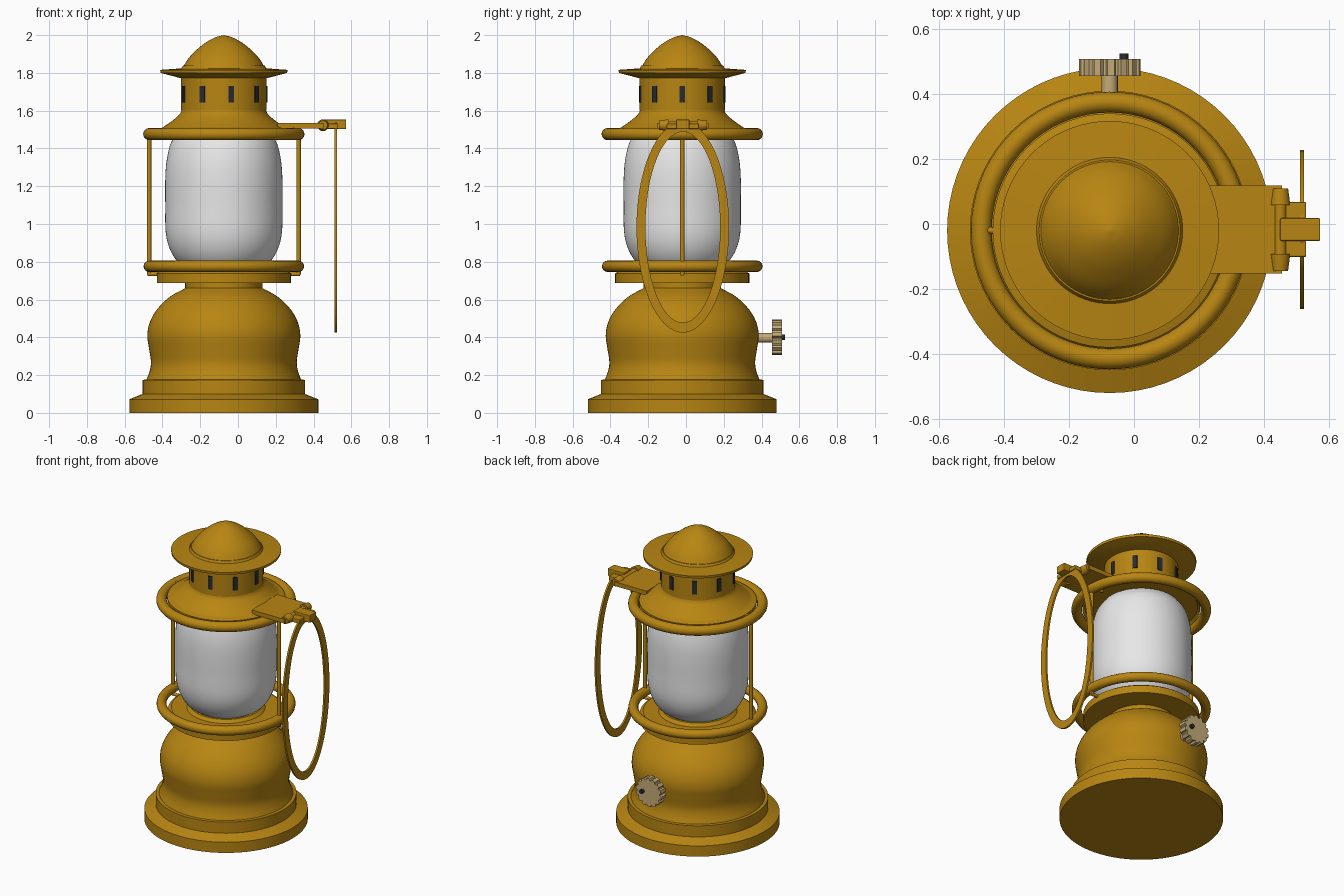
import bpy, bmesh, math
from mathutils import Vector

if "Cube" in bpy.data.objects:
    bpy.data.objects.remove(bpy.data.objects["Cube"])

CX, CY = -0.075, -0.02   # lantern axis


def material(name, rgb):
    m = bpy.data.materials.new(name)
    m.diffuse_color = (*rgb, 1)
    m.use_nodes = True
    m.node_tree.nodes["Principled BSDF"].inputs["Base Color"].default_value = m.diffuse_color
    return m


BRASS = material("aged brass", (0.475, 0.235, 0.006))
GLASS = material("frosted glass", (0.80, 0.80, 0.80))
TAN = material("tan knob", (0.56, 0.41, 0.19))
DARK = material("dark slots", (0.022, 0.024, 0.03))


def finish(name, bm, mat, smooth=True, bevel=0):
    bmesh.ops.recalc_face_normals(bm, faces=bm.faces)
    me = bpy.data.meshes.new(name)
    bm.to_mesh(me)
    bm.free()
    me.materials.append(mat)
    ob = bpy.data.objects.new(name, me)
    bpy.context.collection.objects.link(ob)
    if bevel:
        b = ob.modifiers.new("bevel", 'BEVEL')
        b.width, b.segments = bevel, 2
    if smooth:
        bpy.ops.object.select_all(action='DESELECT')
        bpy.context.view_layer.objects.active = ob
        ob.select_set(True)
        bpy.ops.object.shade_smooth_by_angle(angle=math.radians(30))
    return ob


def lathe(name, profile, mat, closed=False, n=72):
    """Spin (radius, z) points round the lantern axis."""
    bm = bmesh.new()
    vs = [bm.verts.new((CX + r, CY, z)) for r, z in profile]
    edges = [bm.edges.new(p) for p in zip(vs, vs[1:])]
    if closed:
        edges.append(bm.edges.new((vs[-1], vs[0])))
    bmesh.ops.spin(bm, geom=vs + edges, cent=(CX, CY, 0), axis=(0, 0, 1),
                   angle=2 * math.pi, steps=n, use_merge=True)
    bmesh.ops.remove_doubles(bm, verts=bm.verts, dist=1e-5)
    return finish(name, bm, mat)


def spline(pts, steps=5):
    """Smooth a few profile points (Catmull-Rom)."""
    p = [Vector(q) for q in pts]
    p = [2 * p[0] - p[1]] + p + [2 * p[-1] - p[-2]]
    out = []
    for a, b, c, d in zip(p, p[1:], p[2:], p[3:]):
        for i in range(steps):
            t = i / steps
            out.append(tuple(0.5 * (2 * b + (c - a) * t + (2 * a - 5 * b + 4 * c - d) * t * t
                                    + (3 * b - a - 3 * c + d) * t ** 3)))
    return out + [tuple(pts[-1])]


def box(name, lo, hi, mat, bevel=0):
    bm = bmesh.new()
    bmesh.ops.create_cube(bm, size=1)
    for v in bm.verts:
        v.co = [l + (c + 0.5) * (h - l) for c, l, h in zip(v.co, lo, hi)]
    return finish(name, bm, mat, False, bevel)


def rod(name, a, b, r, mat, n=20, r2=None):
    a, b = Vector(a), Vector(b)
    bm = bmesh.new()
    bmesh.ops.create_cone(bm, cap_ends=True, segments=n, radius1=r,
                          radius2=r if r2 is None else r2, depth=(b - a).length)
    rot = Vector((0, 0, 1)).rotation_difference(b - a).to_matrix()
    for v in bm.verts:
        v.co = rot @ v.co + (a + b) / 2
    return finish(name, bm, mat)


# Stepped foot and rounded fuel tank
lathe("foot", [(0, 0), (.5, 0), (.5, .072), (.43, .1), (.43, .175), (.38, .178), (0, .178)], BRASS)
lathe("fuel_tank", [(0, .17)] + spline([(.412, .17), (.393, .22), (.386, .27), (.396, .34), (.405, .41),
      (.392, .48), (.352, .55), (.285, .615), (.205, .66)]) + [(.205, .70), (0, .70)], BRASS)

# Burner plate under the glass
lathe("burner_plate", [(0, .688), (.355, .688), (.355, .738), (.335, .752), (.24, .752), (.22, .77), (0, .77)], BRASS)

# Glass globe
lathe("glass_globe", [(0, .76)] + spline([(.19, .76), (.245, .80), (.287, .87), (.308, .96), (.31, 1.1),
      (.31, 1.24), (.302, 1.34), (.28, 1.43), (.24, 1.49)]) + [(0, 1.5)], GLASS)

# Guard rings
for name, z, r in (("lower_guard_ring", .776, .03), ("upper_guard_ring", 1.476, .032)):
    lathe(name, [(.395 + r * math.cos(t * math.pi / 8), z + r * math.sin(t * math.pi / 8))
                 for t in range(16)], BRASS, closed=True)

# Side rods with hooked ends
for side, label in ((-1, "left"), (1, "right")):
    x = CX + side * .396
    rod(f"{label}_rod", (x, CY, .733), (x, CY, 1.47), .012, BRASS)
    rod(f"{label}_lower_hook", (x + side * .008, CY, .735), (CX + side * .34, CY, .735), .011, BRASS)
    rod(f"{label}_upper_hook", (x, CY, 1.49), (CX + side * .31, CY, 1.49), .011, BRASS)

# Cap: shoulder, vent, brim and dome
lathe("shoulder", [(0, 1.495), (.345, 1.495), (.36, 1.48), (.36, 1.5), (.335, 1.508)]
      + spline([(.325, 1.51), (.275, 1.545), (.235, 1.58), (.222, 1.605)]) + [(0, 1.605)], BRASS)
lathe("vent_drum", [(0, 1.6), (.226, 1.6), (.226, 1.78), (0, 1.78)], BRASS)
lathe("brim", [(0, 1.772), (.228, 1.772), (.335, 1.8), (.337, 1.816), (.225, 1.824), (.217, 1.838), (0, 1.838)], BRASS)
lathe("dome", [(0, 1.83)] + spline([(.213, 1.836), (.187, 1.877), (.152, 1.915), (.1, 1.958), (.045, 1.988), (0, 2.0)]), BRASS)

# Nine dark slots around the vent drum
for i in range(9):
    ob = box(f"vent_slot_{i + 1}", (.222, -.015, 1.642), (.231, .015, 1.73), DARK)
    ob.location = (CX, CY, 0)
    ob.rotation_euler.z = math.radians(40 * i)

# Wick knob at the back: stem, toothed wheel, offset dark peg
rod("knob_stem", (CX, .34, .397), (CX, .47, .397), .025, TAN)
bm = bmesh.new()
teeth = 14
outline = []
for i in range(teeth):
    for f, r in ((.0, .083), (.15, .095), (.65, .095), (.8, .083)):
        a = 2 * math.pi * (i + f) / teeth
        outline.append(bm.verts.new((CX + r * math.cos(a), .455, .4 + r * math.sin(a))))
face = bm.faces.new(outline)
ext = bmesh.ops.extrude_face_region(bm, geom=[face])
bmesh.ops.translate(bm, vec=(0, .053, 0), verts=[v for v in ext["geom"] if isinstance(v, bmesh.types.BMVert)])
finish("knob_wheel", bm, TAN, False)
rod("knob_peg", (-.031, .5, .4), (-.031, .525, .4), .014, DARK, 16)

# Handle bracket with hinge
HY = -.017
box("bracket_plate", (.21, HY - .136, 1.506), (.455, HY + .136, 1.534), BRASS)
rod("hinge_bar", (.45, HY - .1, 1.523), (.45, HY + .1, 1.523), .02, BRASS)
for s in (-1, 1):
    rod(f"hinge_knuckle_{'front' if s < 0 else 'back'}", (.45, HY + s * .075, 1.523),
        (.45, HY + s * .127, 1.523), .031, BRASS, 24, .024)
box("hinge_lug", (.46, HY - .085, 1.503), (.53, HY + .085, 1.532), BRASS, .005)
box("hinge_block", (.45, HY - .035, 1.503), (.573, HY + .035, 1.553), BRASS, .004)

# Hanging oval handle, a flat band
bm = bmesh.new()
n, rings = 72, []
for x, ry, rz in ((.511, .245, .558), (.523, .245, .558), (.523, .198, .505), (.511, .198, .505)):
    rings.append([bm.verts.new((x, HY + ry * math.cos(2 * math.pi * i / n),
                                .983 + rz * math.sin(2 * math.pi * i / n))) for i in range(n)])
for a, b in zip(rings, rings[1:] + rings[:1]):
    for i in range(n):
        j = (i + 1) % n
        bm.faces.new((a[i], a[j], b[j], b[i]))
finish("carry_handle", bm, BRASS)
